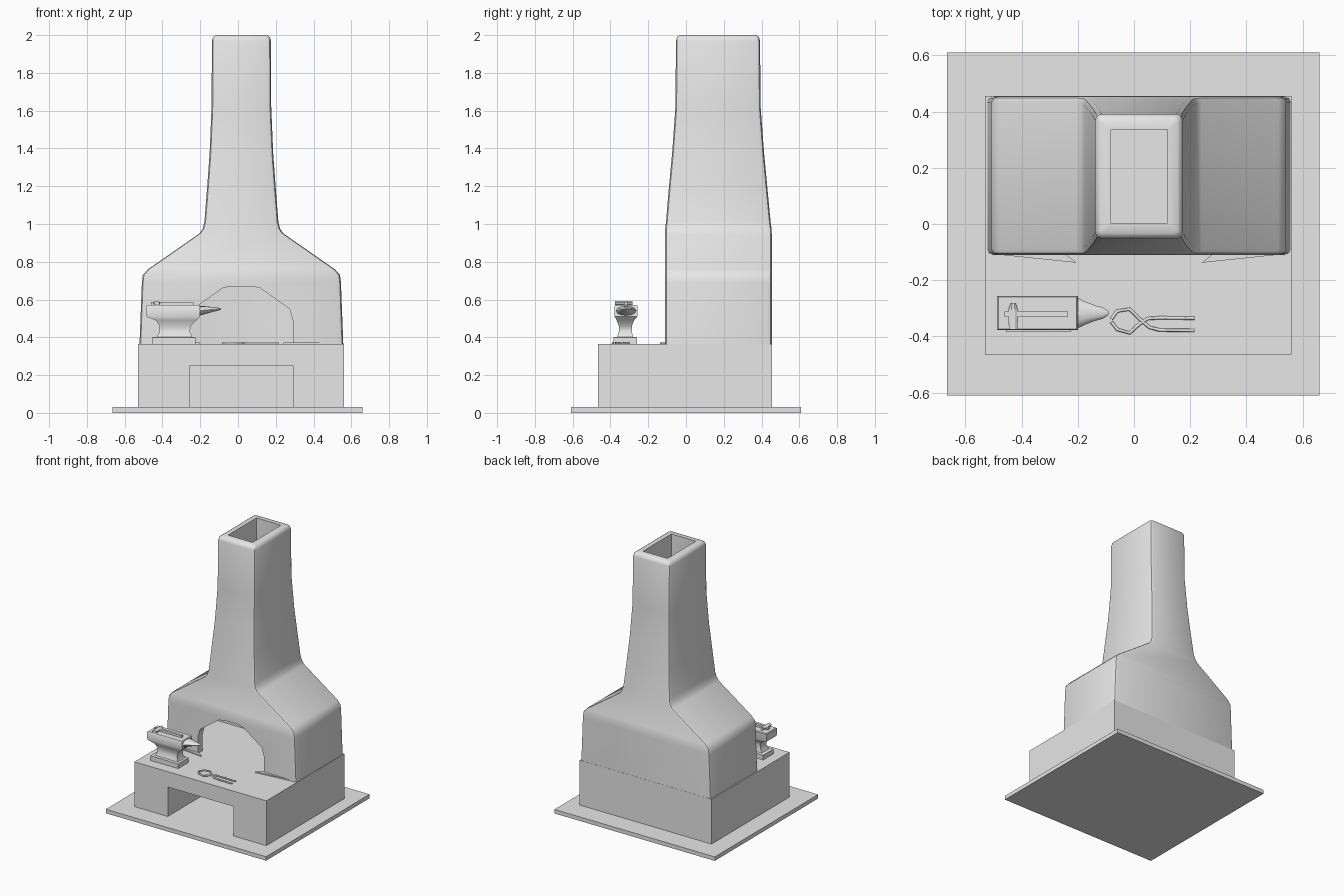
import bpy, bmesh
from math import cos, sin, pi, radians
from mathutils import Vector

cube = bpy.data.objects.get("Cube")
if cube:
    bpy.data.objects.remove(cube, do_unlink=True)

GREY = (0.8, 0.8, 0.8, 1)
stone = bpy.data.materials.new("plain_grey")
stone.use_nodes = True
stone.diffuse_color = GREY
stone.node_tree.nodes["Principled BSDF"].inputs["Base Color"].default_value = GREY


def finish(name, bm):
    """Turn a bmesh into a named grey object."""
    bmesh.ops.recalc_face_normals(bm, faces=bm.faces)
    mesh = bpy.data.meshes.new(name)
    bm.to_mesh(mesh)
    bm.free()
    mesh.materials.append(stone)
    obj = bpy.data.objects.new(name, mesh)
    bpy.context.collection.objects.link(obj)
    return obj


def loft(name, rings, loop=False):
    """Skin a list of point rings; loop joins the last ring to the first."""
    bm = bmesh.new()
    vs = [[bm.verts.new(p) for p in ring] for ring in rings]
    n = len(vs[0])
    pairs = list(zip(vs, vs[1:])) + ([(vs[-1], vs[0])] if loop else [])
    for a, b in pairs:
        for i in range(n):
            j = (i + 1) % n
            bm.faces.new((a[i], a[j], b[j], b[i]))
    if not loop:
        bm.faces.new(vs[0])
        bm.faces.new(vs[-1])
    return finish(name, bm)


def rect(z, x0, x1, y0, y1):
    return [Vector(p) for p in ((x0, y0, z), (x1, y0, z), (x1, y1, z), (x0, y1, z))]


def box(name, x0, x1, y0, y1, z0, z1):
    return loft(name, [rect(z, x0, x1, y0, y1) for z in (z0, z1)])


def rounded(z, x0, x1, y0, y1, inset, r):
    """Horizontal rectangle with three points on each rounded corner."""
    x0, x1, y0, y1 = x0 + inset + r, x1 - inset - r, y0 + inset + r, y1 - inset - r
    corners = ((x1, y1), (x0, y1), (x0, y0), (x1, y0))
    return [Vector((cx + r * cos((k + s / 2) * pi / 2), cy + r * sin((k + s / 2) * pi / 2), z))
            for k, (cx, cy) in enumerate(corners) for s in range(3)]


def activate(obj):
    bpy.ops.object.select_all(action='DESELECT')
    obj.select_set(True)
    bpy.context.view_layer.objects.active = obj


def carve(obj, cutter):
    mod = obj.modifiers.new("opening", 'BOOLEAN')
    mod.operation = 'DIFFERENCE'
    mod.solver = 'EXACT'
    mod.object = cutter
    activate(obj)
    bpy.ops.object.modifier_apply(modifier=mod.name)
    bpy.data.objects.remove(cutter, do_unlink=True)


def smooth(obj, angle=40):
    activate(obj)
    bpy.ops.object.shade_smooth_by_angle(angle=radians(angle))


# Ground slab and hearth table with a wood recess
box("ground_slab", -0.665, 0.66, -0.61, 0.61, 0, 0.03)
table = box("hearth_table", -0.53, 0.56, -0.465, 0.455, 0.02, 0.365)
carve(table, box("recess_cutter", -0.255, 0.29, -0.6, 0.05, 0.0, 0.25))

# Hollow hood and chimney: (z, half width, front y, back y)
MID = 0.018
sections = [
    (0.35, 0.54, -0.11, 0.454), (0.69, 0.527, -0.11, 0.454), (0.73, 0.522, -0.11, 0.454),
    (0.76, 0.495, -0.11, 0.454), (0.95, 0.222, -0.11, 0.454), (0.975, 0.205, -0.11, 0.453),
    (1.01, 0.196, -0.106, 0.448), (1.2, 0.181, -0.09, 0.43), (1.38, 0.168, -0.073, 0.413),
    (1.62, 0.158, -0.056, 0.395), (1.97, 0.156, -0.053, 0.392),
]


def hood_ring(section, inset, r):
    z, half, y0, y1 = section
    return rounded(z, MID - half, MID + half, y0, y1, inset, r)


top = (2.0,) + sections[-1][1:]
rings = [hood_ring(s, 0, 0.022) for s in sections]
rings += [hood_ring((1.99,) + top[1:], 0.006, 0.02), hood_ring(top, 0.02, 0.012)]
rings += [hood_ring(s, 0.055, 0.003) for s in [top] + sections[::-1]]
hood = loft("hood_and_chimney", rings, loop=True)

# Faceted arch through the front wall
arch = [(0.272, 0.3), (0.272, 0.49), (0.255, 0.55), (0.1, 0.66), (0.06, 0.67)]
outline = [(MID + x, z) for x, z in arch] + [(MID - x, z) for x, z in arch[::-1]]
carve(hood, loft("arch_cutter", [[Vector((x, y, z)) for x, z in outline] for y in (-0.3, 0.05)]))
smooth(hood)

# Small flared feet either side of the arch
for side, name in ((1, "left_arch_foot"), (-1, "right_arch_foot")):
    foot = [(0.222, -0.138), (0.5, -0.109), (0.272, -0.1)]
    loft(name, [[Vector((MID + side * x, y, z)) for x, y in foot] for z in (0.36, 0.373)])

# Anvil: foot, waist and body in one loft
anvil = loft("anvil_body", [rect(*s) for s in (
    (0.365, -0.455, -0.225, -0.385, -0.26), (0.4, -0.455, -0.225, -0.385, -0.26),
    (0.402, -0.43, -0.242, -0.365, -0.28), (0.43, -0.415, -0.255, -0.355, -0.287),
    (0.46, -0.415, -0.25, -0.355, -0.287), (0.49, -0.435, -0.22, -0.367, -0.275),
    (0.51, -0.485, -0.2, -0.378, -0.258), (0.565, -0.487, -0.2, -0.378, -0.256),
    (0.57, -0.483, -0.204, -0.374, -0.26))])
smooth(anvil)

# Anvil horn: (x, half width, half height, centre z)
horn_sections = ((-0.205, 0.056, 0.026, 0.54), (-0.175, 0.042, 0.021, 0.544),
                 (-0.14, 0.028, 0.014, 0.547), (-0.11, 0.02, 0.009, 0.549),
                 (-0.09, 0.006, 0.003, 0.55))
horn = loft("anvil_horn", [[Vector((x, -0.317 + w * cos(a * pi / 6), z + h * sin(a * pi / 6)))
                            for a in range(12)] for x, w, h, z in horn_sections])
smooth(horn)

# Hammer lying on the anvil
box("hammer_handle", -0.46, -0.235, -0.329, -0.311, 0.571, 0.587)
head = loft("hammer_head", [[Vector((-0.43 + w * cos(a * pi / 4 + pi / 8), y, 0.581 + 0.011 * sin(a * pi / 4 + pi / 8)))
                             for a in range(8)]
                            for y, w in ((-0.376, 0.016), (-0.345, 0.018), (-0.305, 0.018), (-0.283, 0.01))])

# Tongs: two crossing arms lying on the table
arms = {
    "tongs_upper_jaw": ((-0.08, -0.338), (-0.06, -0.31), (-0.015, -0.303), (0.02, -0.338),
                        (0.055, -0.368), (0.09, -0.377), (0.215, -0.379)),
    "tongs_lower_jaw": ((-0.08, -0.348), (-0.06, -0.375), (-0.015, -0.388), (0.02, -0.355),
                        (0.05, -0.336), (0.09, -0.334), (0.215, -0.335)),
}
for name, path in arms.items():
    curve = bpy.data.curves.new(name, 'CURVE')
    curve.dimensions = '3D'
    curve.bevel_depth = 0.006
    curve.bevel_resolution = 1
    curve.use_fill_caps = True
    curve.materials.append(stone)
    line = curve.splines.new('POLY')
    line.points.add(len(path) - 1)
    for point, (x, y) in zip(line.points, path):
        point.co = (x, y, 0.369, 1)
    arm = bpy.data.objects.new(name, curve)
    bpy.context.collection.objects.link(arm)
    activate(arm)
    bpy.ops.object.convert(target='MESH')
